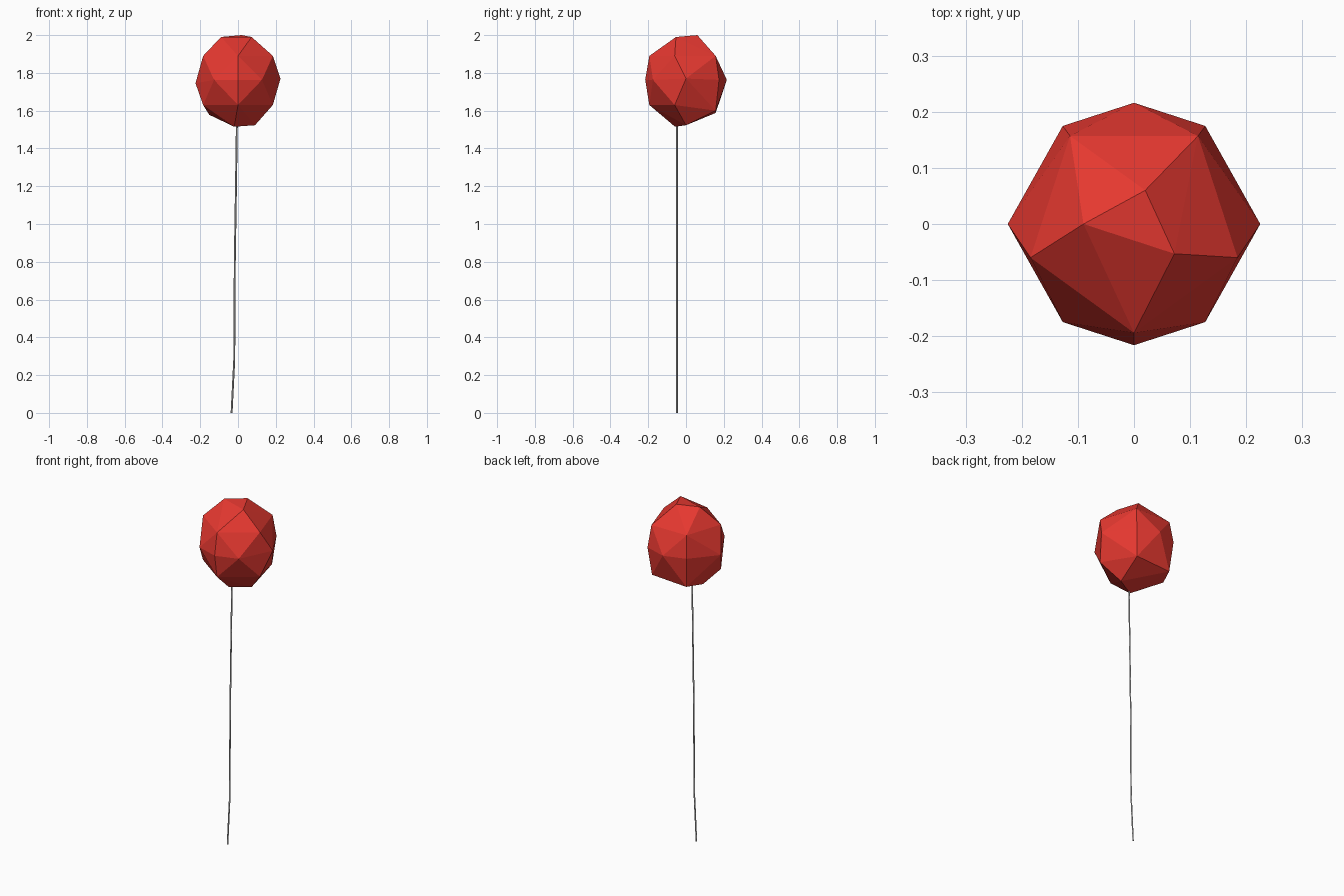
import bpy, bmesh
from math import radians, sin, cos

if "Cube" in bpy.data.objects:
    bpy.data.objects.remove(bpy.data.objects["Cube"])


def ring(radius, z, angles):
    return [(radius * cos(radians(a)), radius * sin(radians(a)), z) for a in angles]


# Faceted balloon: convex skin around a few rings of points
points = [(0.02, 0.06, 2.0), (-0.09, 0, 1.99), (0.072, -0.053, 1.99)]      # crown
points += ring(0.194, 1.89, [-90, -18, 54, 126, 198])                      # upper ring
points += ring(0.216, 1.763, [54, 90, 126, -54, -90, -126])                # widest ring
points += [(0.225, 0, 1.77), (-0.225, 0, 1.745)]
points += ring(0.194, 1.63, [-90, -18, 198])                               # lower ring
points += [(0.11, 0.157, 1.60), (-0.112, 0.157, 1.588), (-0.152, 0.06, 1.578)]
points += [(0.09, 0, 1.523), (-0.02, -0.058, 1.515)]                       # base

bm = bmesh.new()
for p in points:
    bm.verts.new(p)
bmesh.ops.convex_hull(bm, input=bm.verts[:])
bmesh.ops.recalc_face_normals(bm, faces=bm.faces[:])
mesh = bpy.data.meshes.new("balloon")
bm.to_mesh(mesh)
bm.free()
balloon = bpy.data.objects.new("balloon", mesh)
bpy.context.collection.objects.link(balloon)
red = bpy.data.materials.new("red_rubber")
red.diffuse_color = (0.8, 0.04, 0.03, 1)
red.use_nodes = True
red.node_tree.nodes["Principled BSDF"].inputs["Base Color"].default_value = red.diffuse_color
mesh.materials.append(red)

# Thin string hanging from the base
curve = bpy.data.curves.new("string", "CURVE")
curve.dimensions = "3D"
curve.bevel_depth = 0.005
curve.bevel_resolution = 0
curve.use_fill_caps = True
path = [(-0.034, 0), (-0.02, 0.28), (-0.017, 0.8), (-0.01, 1.25), (-0.006, 1.53)]
spline = curve.splines.new("POLY")
spline.points.add(len(path) - 1)
for pt, (x, z) in zip(spline.points, path):
    pt.co = (x, -0.048, z, 1)
string = bpy.data.objects.new("string", curve)
bpy.context.collection.objects.link(string)
